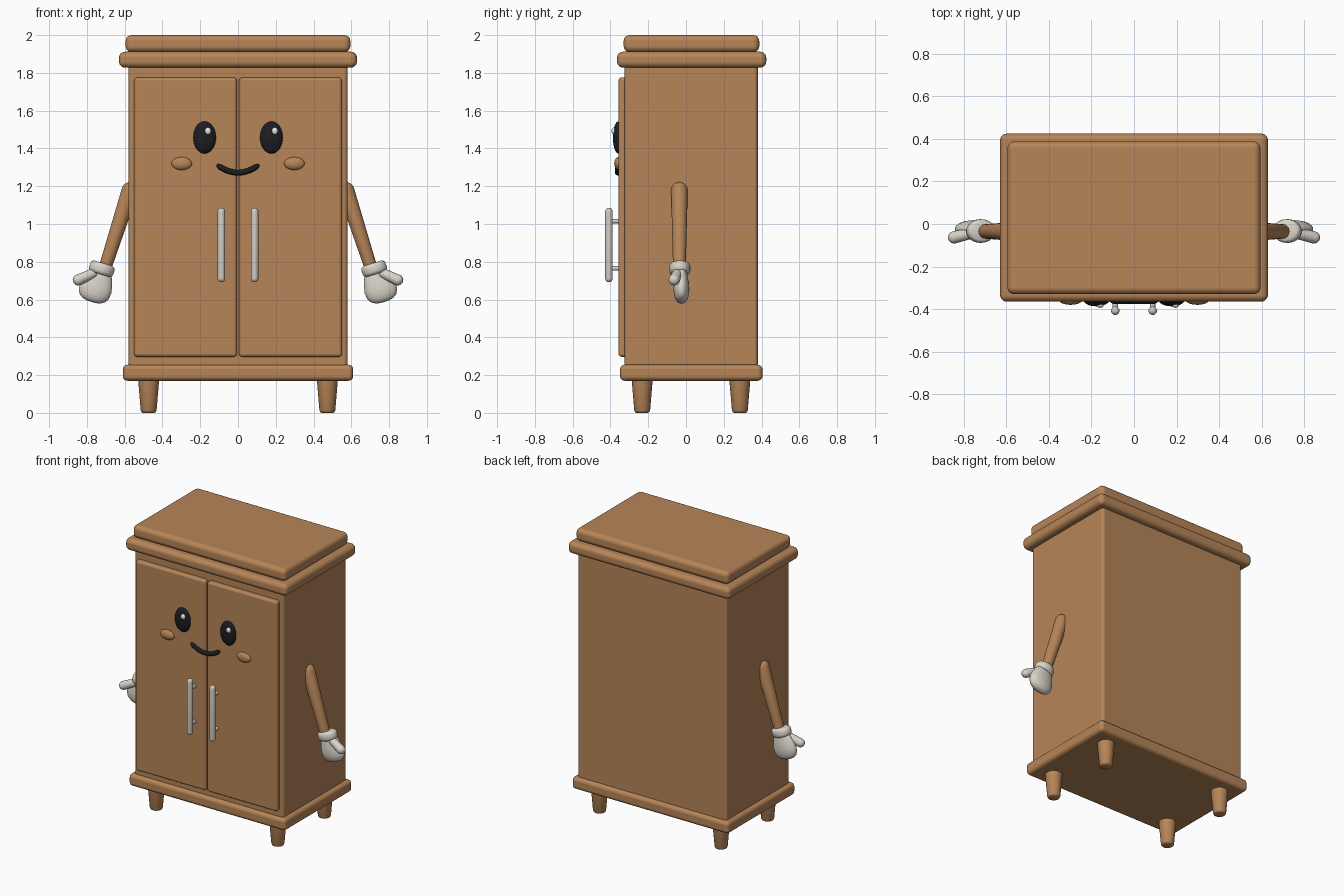
import bpy, bmesh, math
from mathutils import Vector, Matrix

cube = bpy.data.objects.get("Cube")
if cube:
    bpy.data.objects.remove(cube, do_unlink=True)


def material(name, rgb):
    m = bpy.data.materials.new(name)
    m.use_nodes = True
    m.diffuse_color = (*rgb, 1)
    bsdf = next(n for n in m.node_tree.nodes if n.type == 'BSDF_PRINCIPLED')
    bsdf.inputs["Base Color"].default_value = (*rgb, 1)
    return m


wood = material("warm wood", (0.47, 0.235, 0.098))
glove = material("cream glove", (0.70, 0.66, 0.58))
metal = material("pale metal", (0.64, 0.62, 0.57))
black = material("black", (0.012, 0.012, 0.014))
white = material("white", (0.9, 0.9, 0.9))


def finish(name, bm, mat):
    bmesh.ops.recalc_face_normals(bm, faces=bm.faces)
    me = bpy.data.meshes.new(name)
    bm.to_mesh(me)
    bm.free()
    me.materials.append(mat)
    for p in me.polygons:
        p.use_smooth = True
    ob = bpy.data.objects.new(name, me)
    bpy.context.scene.collection.objects.link(ob)
    return ob


def box(name, x, y, z, bevel, mat=wood):
    """Rounded box from (min, max) pairs."""
    bm = bmesh.new()
    bmesh.ops.create_cube(bm, size=1)
    for v in bm.verts:
        v.co = [r[0] if c < 0 else r[1] for c, r in zip(v.co, (x, y, z))]
    ob = finish(name, bm, mat)
    mod = ob.modifiers.new("rounded edges", 'BEVEL')
    mod.width = bevel
    mod.segments = 5
    mod.harden_normals = True
    return ob


def lathe(name, profile, start, direction, mat, flat=1.0):
    """Turn (radius, distance) points about an axis, flattened sideways."""
    bm = bmesh.new()
    verts = [bm.verts.new((r, 0, h)) for r, h in profile]
    edges = [bm.edges.new(pair) for pair in zip(verts, verts[1:])]
    bmesh.ops.spin(bm, geom=verts + edges, cent=(0, 0, 0), axis=(0, 0, 1),
                   angle=math.tau, steps=28)
    bmesh.ops.remove_doubles(bm, verts=bm.verts, dist=1e-5)
    az = Vector(direction).normalized()
    side = Vector((1, 0, 0)) if abs(az.y) > 0.9 else Vector((0, 1, 0))
    ax = side.cross(az).normalized()
    ay = az.cross(ax)
    frame = Matrix((ax, ay * flat, az)).transposed().to_4x4()
    bm.transform(Matrix.Translation(start) @ frame)
    ob = finish(name, bm, mat)
    ob.data.set_sharp_from_angle(angle=math.radians(50))
    return ob


def capsule(name, a, b, ra, rb, mat, flat=1.0):
    """Round-ended rod between two centres."""
    a, b = Vector(a), Vector(b)
    length = (b - a).length
    arc = [math.pi / 2 * i / 6 for i in range(7)]
    prof = [(ra * math.sin(t), -ra * math.cos(t)) for t in arc]
    prof += [(rb * math.cos(t), length + rb * math.sin(t)) for t in arc]
    return lathe(name, prof, a, b - a, mat, flat)


def ellipsoid(name, centre, size, mat):
    bm = bmesh.new()
    bmesh.ops.create_uvsphere(bm, u_segments=32, v_segments=18, radius=1)
    bmesh.ops.scale(bm, vec=size, verts=bm.verts)
    bmesh.ops.translate(bm, vec=centre, verts=bm.verts)
    return finish(name, bm, mat)


# Cabinet carcass and mouldings
box("cabinet_body", (-0.58, 0.58), (-0.325, 0.38), (0.2, 1.87), 0.02)
box("base_moulding", (-0.61, 0.61), (-0.35, 0.405), (0.17, 0.255), 0.026)
box("cornice_lower", (-0.63, 0.63), (-0.365, 0.425), (1.828, 1.912), 0.032)
box("cornice_top", (-0.595, 0.595), (-0.33, 0.388), (1.91, 2.0), 0.032)

LEG = [(0, 0), (0.03, 0), (0.038, 0.004), (0.042, 0.013), (0.056, 0.18), (0, 0.18)]
CUFF = [(0, 0), (0.05, 0), (0.062, 0.006), (0.067, 0.018), (0.067, 0.042),
        (0.062, 0.054), (0.05, 0.06), (0, 0.06)]
MITTEN = [(0, 0), (0.052, 0), (0.066, 0.03), (0.08, 0.07), (0.087, 0.105),
          (0.084, 0.135), (0.071, 0.16), (0.05, 0.174), (0.025, 0.18), (0, 0.181)]

for s, label in ((1, "left"), (-1, "right")):
    # Legs
    for y, place in ((-0.232, "front"), (0.285, "back")):
        lathe(f"{place}_{label}_leg", LEG, (s * 0.473, y, 0), (0, 0, 1), wood)

    # Door and its handle
    box(f"{label}_door", sorted((s * 0.006, s * 0.55)), (-0.358, -0.31),
        (0.297, 1.775), 0.017)
    hx = s * 0.088
    capsule(f"{label}_handle", (hx, -0.408, 0.712), (hx, -0.408, 1.066),
            0.02, 0.02, metal)
    for z, place in ((0.765, "lower"), (1.015, "upper")):
        capsule(f"{label}_handle_{place}_post", (hx, -0.405, z),
                (hx, -0.345, z), 0.012, 0.012, metal)

    # Face
    ellipsoid(f"{label}_eye", (s * 0.177, -0.358, 1.458), (0.06, 0.029, 0.085), black)
    ellipsoid(f"{label}_eye_glint", (s * 0.177 + 0.018, -0.382, 1.492),
              (0.016, 0.012, 0.019), white)
    ellipsoid(f"{label}_cheek", (s * 0.298, -0.358, 1.32), (0.054, 0.022, 0.034), wood)

    # Arm and gloved hand
    down = (s * 0.3, 0, -0.95)
    capsule(f"{label}_arm", (s * 0.572, -0.035, 1.178), (s * 0.70, -0.035, 0.78),
            0.044, 0.034, wood)
    lathe(f"{label}_cuff", CUFF, (s * 0.712, -0.033, 0.792), down, glove, 0.83)
    lathe(f"{label}_mitten", MITTEN, (s * 0.722, -0.024, 0.76), down, glove, 0.48)
    capsule(f"{label}_thumb", (s * 0.77, -0.045, 0.738), (s * 0.846, -0.063, 0.704),
            0.026, 0.029, glove)

# Smile, a bent rod with tapered round ends
curve = bpy.data.curves.new("smile", 'CURVE')
curve.dimensions = '3D'
curve.bevel_depth = 0.015
curve.bevel_resolution = 4
curve.use_fill_caps = True
spline = curve.splines.new('POLY')
steps = 24
spline.points.add(steps)
for i, p in enumerate(spline.points):
    t = 2 * i / steps - 1
    p.co = (0.112 * t, -0.362, 1.272 + 0.042 * t * t, 1)
    p.radius = min(1, 0.35 + 0.4 * min(i, steps - i))
curve.materials.append(black)
bpy.context.scene.collection.objects.link(bpy.data.objects.new("smile", curve))
